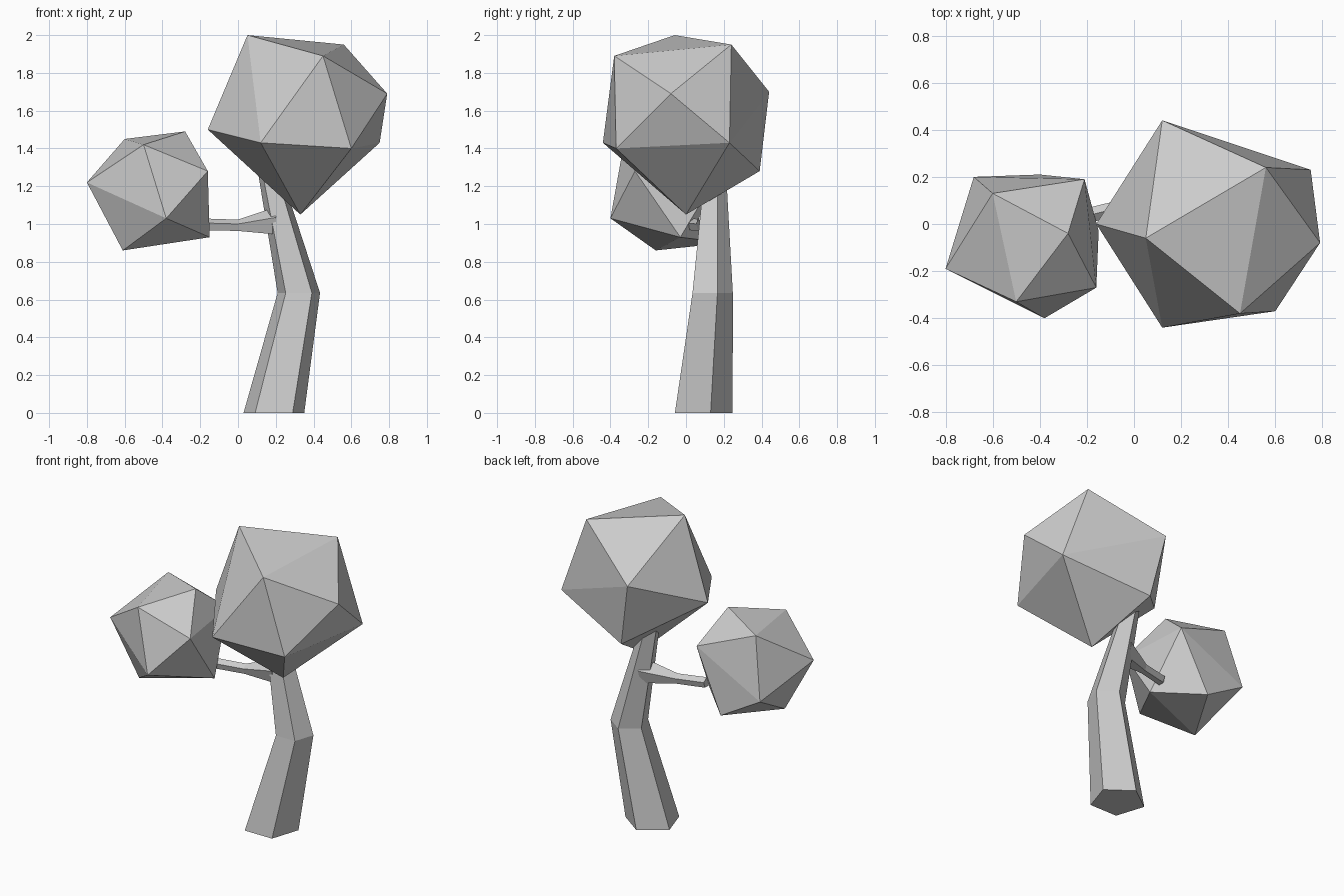
import bpy
import bmesh
from math import sin, cos, tau
from mathutils import Vector

cube = bpy.data.objects.get("Cube")
if cube:
    bpy.data.objects.remove(cube, do_unlink=True)

# One plain grey for the whole tree
grey = bpy.data.materials.new("light_grey")
grey.use_nodes = True
colour = (0.6, 0.6, 0.6, 1)
grey.diffuse_color = colour
grey.node_tree.nodes["Principled BSDF"].inputs["Base Color"].default_value = colour


def finish(name, bm):
    bmesh.ops.recalc_face_normals(bm, faces=bm.faces)
    mesh = bpy.data.meshes.new(name)
    bm.to_mesh(mesh)
    bm.free()
    mesh.materials.append(grey)
    obj = bpy.data.objects.new(name, mesh)
    bpy.context.collection.objects.link(obj)
    return obj


def faceted_clump(name, corners):
    """Irregular low-poly ball wrapped around its corner points."""
    bm = bmesh.new()
    for corner in corners:
        bm.verts.new(corner)
    bmesh.ops.convex_hull(bm, input=bm.verts)
    return finish(name, bm)


def tapered_limb(name, stations, side, up, sides=5):
    """Five-sided loft through (centre, radius) stations."""
    bm = bmesh.new()
    side, up = Vector(side), Vector(up)
    rings = []
    for centre, radius in stations:
        angles = [tau * i / sides for i in range(sides)]
        rings.append([bm.verts.new(Vector(centre) + radius * (side * sin(a) + up * cos(a)))
                      for a in angles])
    for low, high in zip(rings, rings[1:]):
        for i in range(sides):
            j = (i + 1) % sides
            bm.faces.new((low[i], low[j], high[j], high[i]))
    bm.faces.new(rings[0])
    bm.faces.new(rings[-1])
    return finish(name, bm)


# Bent trunk, rising into the large clump
tapered_limb("trunk", [
    ((0.19, 0.078, 0), 0.169),
    ((0.322, 0.13, 0.635), 0.118),
    ((0.14, 0.152, 1.38), 0.054),
], side=(1, 0, 0), up=(0, 1, 0))

# Side branch, reaching towards the small clump
tapered_limb("branch", [
    ((0.20, 0.14, 1.01), 0.08),
    ((0.0, 0.085, 0.99), 0.033),
    ((-0.18, 0.04, 0.995), 0.034),
], side=(0, 1, 0), up=(0, 0, 1))

# Foliage
faceted_clump("large_foliage", [
    (0.05, -0.06, 2.0), (0.56, 0.24, 1.95), (0.45, -0.38, 1.89),
    (0.79, -0.08, 1.69), (0.75, 0.23, 1.43), (0.60, -0.37, 1.40),
    (0.12, -0.44, 1.43), (-0.16, 0.0, 1.50), (0.33, 0.0, 1.05),
    (0.12, 0.44, 1.70), (0.20, 0.39, 1.28),
])
faceted_clump("small_foliage", [
    (-0.60, 0.13, 1.45), (-0.28, -0.04, 1.49), (-0.50, -0.33, 1.42),
    (-0.16, -0.27, 1.28), (-0.80, -0.19, 1.22), (-0.38, -0.40, 1.03),
    (-0.15, -0.03, 0.93), (-0.61, -0.16, 0.86), (-0.68, 0.20, 1.06),
    (-0.40, 0.21, 0.90), (-0.21, 0.19, 1.30),
])
